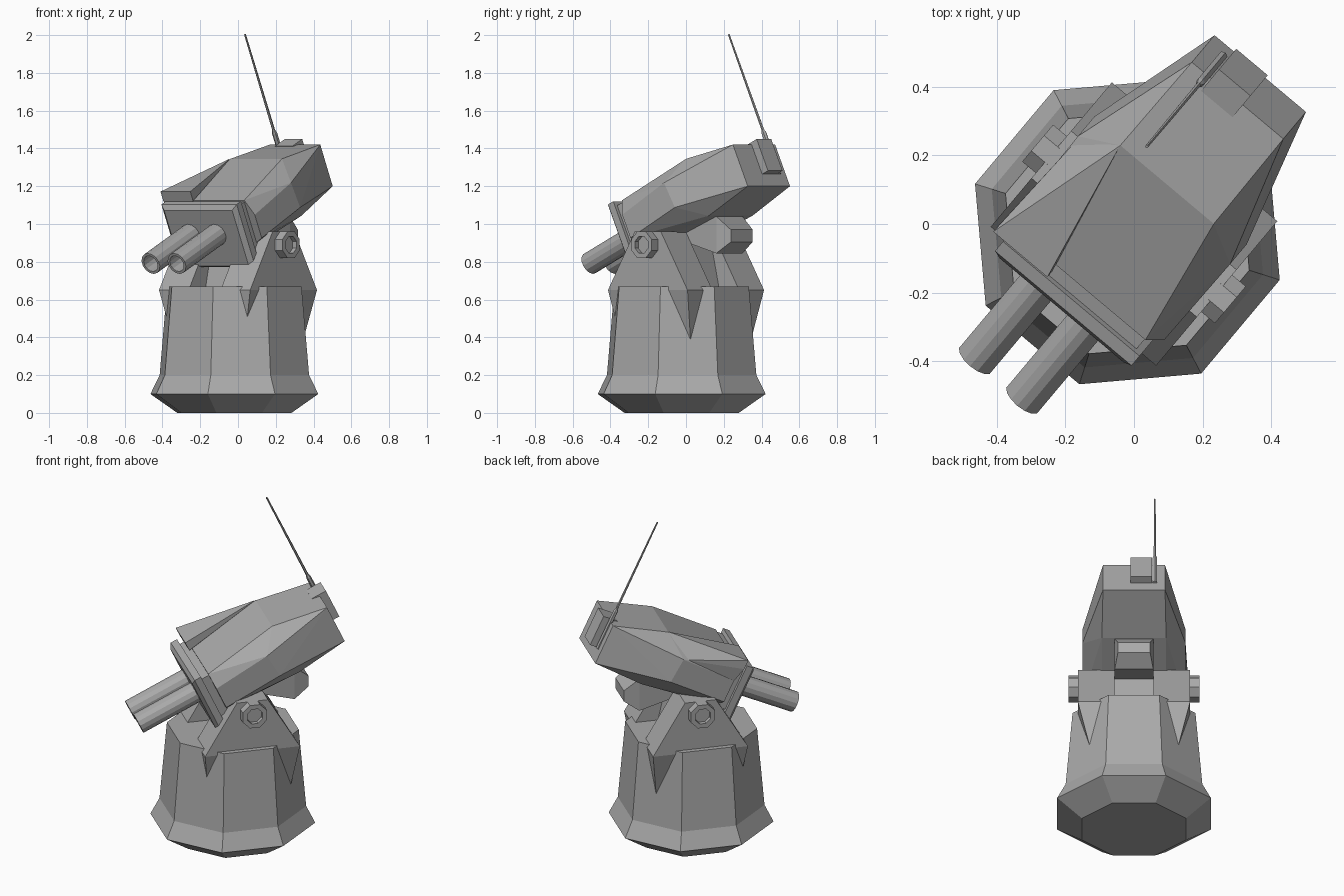
import bpy, bmesh
from math import cos, sin, pi, radians
from mathutils import Matrix, Vector

if "Cube" in bpy.data.objects:
    bpy.data.objects.remove(bpy.data.objects["Cube"])

GREY = (0.4, 0.4, 0.4, 1.0)
mat = bpy.data.materials.new("turret_grey")
mat.use_nodes = True
mat.diffuse_color = GREY
bsdf = mat.node_tree.nodes["Principled BSDF"]
bsdf.inputs["Base Color"].default_value = GREY
bsdf.inputs["Roughness"].default_value = 0.8

# The turret is turned on its base; the gun head is also pitched about its pivot
BODY = Matrix.Rotation(radians(-40), 4, 'Z')
HEAD = BODY @ Matrix.Translation((0, 0, 0.9)) @ Matrix.Rotation(radians(25), 4, 'X')


def finish(name, bm, frame):
    bmesh.ops.recalc_face_normals(bm, faces=bm.faces)
    bm.transform(frame)
    mesh = bpy.data.meshes.new(name)
    bm.to_mesh(mesh)
    bm.free()
    mesh.materials.append(mat)
    obj = bpy.data.objects.new(name, mesh)
    bpy.context.collection.objects.link(obj)
    return obj


def hull(name, points, frame):
    """Convex solid around the points, with flat faces merged."""
    bm = bmesh.new()
    for p in points:
        bm.verts.new(p)
    bmesh.ops.convex_hull(bm, input=bm.verts)
    loose = [v for v in bm.verts if not v.link_faces]
    bmesh.ops.delete(bm, geom=loose, context='VERTS')
    bmesh.ops.dissolve_limit(bm, angle_limit=radians(1), verts=bm.verts, edges=bm.edges)
    return finish(name, bm, frame)


def box(name, x, y, z, frame):
    return hull(name, [(a, b, c) for a in x for b in y for c in z], frame)


def lathe(name, profile, sides, frame):
    """Turn (radius, height) steps about z, closing both ends."""
    bm = bmesh.new()
    rings = []
    for r, h in profile:
        angles = [2 * pi * (i + 0.5) / sides for i in range(sides)]
        rings.append([bm.verts.new((r * cos(a), r * sin(a), h)) for a in angles])
    for low, high in zip(rings, rings[1:]):
        for i in range(sides):
            j = (i + 1) % sides
            bm.faces.new((low[i], low[j], high[j], high[i]))
    bm.faces.new(rings[0][::-1])
    bm.faces.new(rings[-1])
    return finish(name, bm, frame)


def both(points):
    return [(s * x, y, z) for x, y, z in points for s in (-1, 1)]


# Eight-sided pedestal with a flared foot
R = 0.466
lathe("pedestal", [(R * 0.68, 0), (R, 0.1), (R * 0.89, 0.2), (R * 0.8, 0.67)], 8,
      BODY @ Matrix.Translation((0, -0.03, 0)))

# Side arms whose lower corners break through the pedestal as spikes, with pivot bolts
for side, label in ((1, "left"), (-1, "right")):
    levels = [(0.23, 0.23, 0.31), (0.315, 0.275, 0.65), (0.315, 0.09, 0.96)]
    hull(label + "_arm", [(side * u, s * v, z) for outer, v, z in levels
                          for u in (0.11, outer) for s in (-1, 1)], BODY)
    turn = Matrix.Rotation(side * pi / 2, 4, 'Y')
    lathe(label + "_pivot_bolt", [(0.076, 0.3), (0.076, 0.367), (0.048, 0.367), (0.048, 0.34)], 8,
          BODY @ Matrix.Translation((0, 0, 0.89)) @ turn)

# Neck between the arms and the chamfered counterweight behind it
hull("neck", both([(0.112, v, z) for v, z in
                   ((-0.15, 0.6), (0.15, 0.6), (-0.07, 0.95), (0.07, 0.95))]), BODY)
hull("counterweight", both([(0.108, v, z) for v, z in
                            ((0, 1.02), (0.3, 1.04), (0.3, 0.845), (0, 0.93))]
                           + [(0.09, 0.385, 0.97), (0.09, 0.385, 0.905)]), BODY)

# Faceted gun head, widest at the middle
hull("gun_head", both([
    (0.174, 0.646, 0.03), (0.174, 0.646, 0.273),
    (0.178, 0.324, 0.34), (0.29, 0.217, 0.25), (0.29, 0.23, 0.1), (0.18, 0.34, 0),
    (0.243, -0.12, 0.305), (0.285, -0.12, 0.22), (0.285, -0.12, 0.085), (0.18, -0.12, 0.02)]), HEAD)

# Raised wedge on one side of the roof
hull("roof_wedge", [(-0.3, -0.14, 0.365), (-0.094, -0.14, 0.365), (-0.3, -0.14, 0.31),
                    (-0.094, -0.14, 0.31), (-0.178, 0.324, 0.342), (-0.285, 0.2, 0.25),
                    (-0.285, -0.12, 0.22)], HEAD)

# Front collar and shield
box("front_collar", (-0.24, 0.24), (-0.18, -0.11), (0.03, 0.295), HEAD)
hull("front_shield", both([(0.26, -0.165, -0.045), (0.26, -0.165, 0.32), (0.26, -0.205, -0.045),
                           (0.26, -0.205, 0.32), (0.235, -0.225, -0.03), (0.235, -0.225, 0.295)]), HEAD)

# Twin hollow barrels
for side, label in ((1, "left"), (-1, "right")):
    aim = Matrix.Translation((side * 0.09 - 0.01, 0, 0.154)) @ Matrix.Rotation(pi / 2, 4, 'X')
    lathe(label + "_barrel", [(0.06, 0.18), (0.06, 0.59), (0.046, 0.59), (0.046, 0.45)], 14, HEAD @ aim)

# Aerial with its bracket and holder on the rear
box("aerial_bracket", (-0.1, 0.02), (0.6, 0.69), (0.1, 0.285), HEAD)
mount = HEAD @ Matrix.Translation((-0.117, 0.645, 0))
lathe("aerial_holder", [(0.014, 0.1), (0.014, 0.34), (0.008, 0.36)], 6, mount)
lathe("aerial_rod", [(0.008, 0.3), (0.005, 0.917)], 6, mount)
